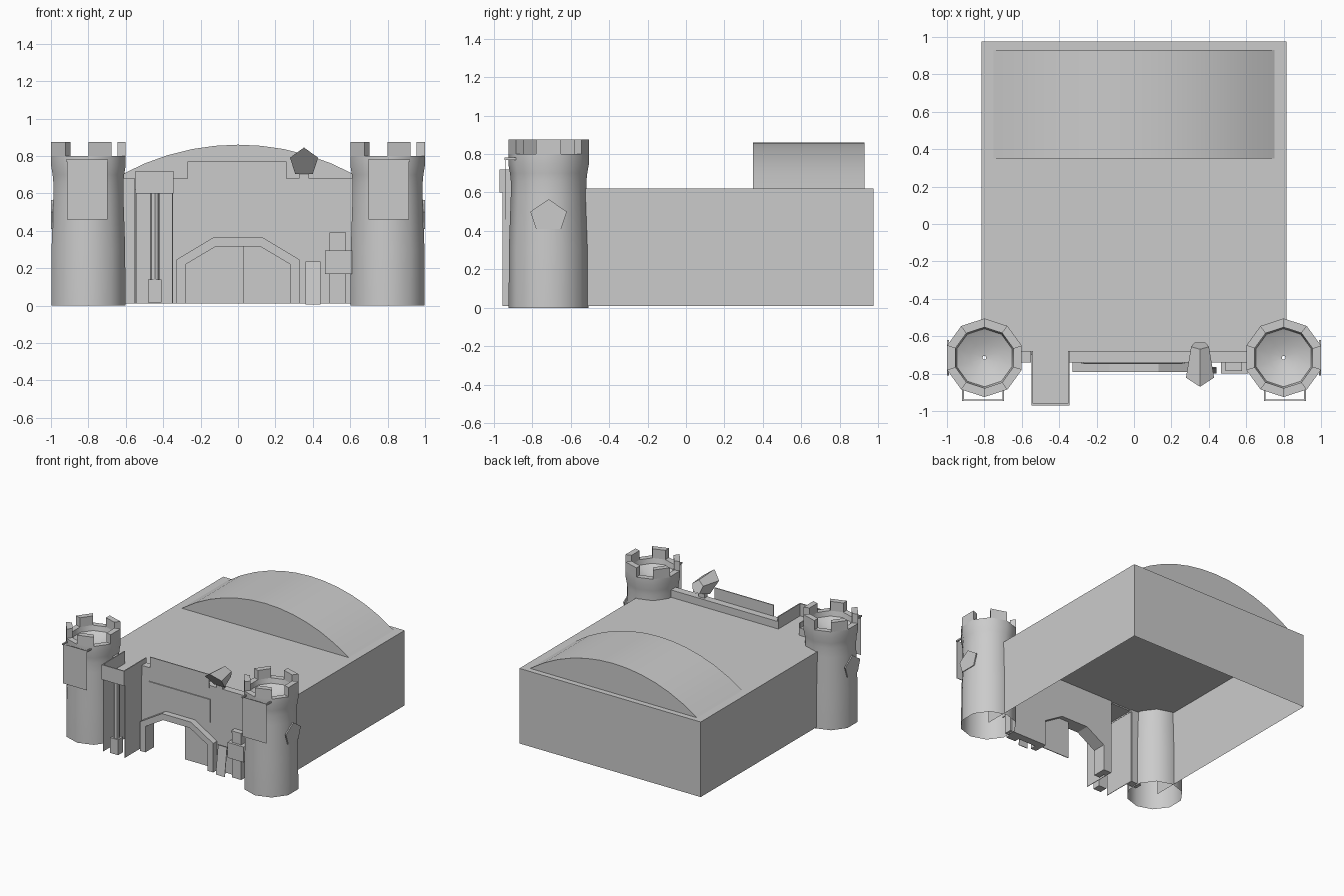
import bpy, bmesh
from math import sin, cos, pi, radians, sqrt

old = bpy.data.objects.get("Cube")
if old:
    bpy.data.objects.remove(old, do_unlink=True)

stone = bpy.data.materials.new("stone_grey")
stone.use_nodes = True
GREY = (0.6, 0.6, 0.6, 1)
stone.diffuse_color = GREY
stone.node_tree.nodes["Principled BSDF"].inputs["Base Color"].default_value = GREY


def finish(name, bm, smooth=None):
    bmesh.ops.recalc_face_normals(bm, faces=bm.faces)
    me = bpy.data.meshes.new(name)
    bm.to_mesh(me)
    bm.free()
    me.materials.append(stone)
    if smooth:
        for p in me.polygons:
            p.use_smooth = True
        me.set_sharp_from_angle(angle=radians(smooth))
    ob = bpy.data.objects.new(name, me)
    bpy.context.collection.objects.link(ob)
    return ob


def loft(name, rings, caps=True, smooth=None):
    """Skin a list of closed rings of 3D points."""
    bm = bmesh.new()
    rows = [[bm.verts.new(p) for p in ring] for ring in rings]
    n = len(rows[0])
    for a, b in zip(rows, rows[1:]):
        for i in range(n):
            j = (i + 1) % n
            bm.faces.new((a[i], a[j], b[j], b[i]))
    if caps:
        bm.faces.new(rows[0])
        bm.faces.new(rows[-1])
    return finish(name, bm, smooth)


def prism_y(name, pts, y0, y1, smooth=None):
    return loft(name, [[(x, y, z) for x, z in pts] for y in (y0, y1)], smooth=smooth)


def prism_x(name, pts, x0, x1):
    return loft(name, [[(x, y, z) for y, z in pts] for x in (x0, x1)])


def box(name, x0, x1, y0, y1, z0, z1):
    return prism_y(name, [(x0, z0), (x1, z0), (x1, z1), (x0, z1)], y0, y1)


def ring(cx, cy, r, z, n=10):
    return [(cx + r * cos(pi / 2 + 2 * pi * i / n),
             cy + r * sin(pi / 2 + 2 * pi * i / n), z) for i in range(n)]


# Main hall: walls and flat roof, open underneath and at the front
bm = bmesh.new()
bmesh.ops.create_cube(bm, size=1)
for v in bm.verts:
    v.co.x *= 1.63
    v.co.y = 0.975 if v.co.y > 0 else -0.70
    v.co.z = 0.62 if v.co.z > 0 else 0.01
gone = [f for f in bm.faces if f.normal.z < -0.5 or f.normal.y < -0.5]
bmesh.ops.delete(bm, geom=gone, context='FACES')
finish("hall", bm)

# Barrel vault on the rear of the roof
half, rise, steps = 0.75, 0.24, 12
R = (half ** 2 + rise ** 2) / (2 * rise)
arc = []
for i in range(steps + 1):
    x = -half + 2 * half * i / steps
    arc.append((x, 0.62 + rise - R + sqrt(R * R - x * x)))
prism_y("barrel_roof", arc, 0.35, 0.93, smooth=30)

# Front wall with an arched gateway, and a strip beside the porch
gate = [(-0.28, 0.01), (-0.28, 0.22), (-0.12, 0.315),
        (0.12, 0.315), (0.28, 0.22), (0.28, 0.01)]
wall = [(-0.35, 0.01)] + gate + [(0.62, 0.01), (0.62, 0.68), (-0.35, 0.68)]
prism_y("front_wall", wall, -0.74, -0.68)
box("front_wall_strip", -0.64, -0.55, -0.74, -0.68, 0.01, 0.68)

# Gate surround and the closed door leaf
surround = [(-0.33, 0.01), (-0.33, 0.245), (-0.13, 0.365),
            (0.13, 0.365), (0.33, 0.245), (0.33, 0.01)]
prism_y("gate_surround", surround + gate[::-1], -0.79, -0.74)
prism_y("door_leaf", [(0.03, 0.01), (0.28, 0.01), (0.28, 0.22),
                      (0.12, 0.315), (0.03, 0.315)], -0.722, -0.716)

# Sign panels over the gate
box("sign_panel", -0.28, 0.27, -0.748, -0.74, 0.38, 0.57)
box("upper_sign", -0.27, 0.26, -0.745, -0.737, 0.66, 0.77)

# Projecting porch: side walls, front band, deck, column and plinth
for side, x in (("right", -0.545), ("left", -0.35)):
    box("porch_wall_" + side, x - 0.002, x + 0.002, -0.955, -0.68, 0.01, 0.62)
    box("porch_parapet_" + side, x - 0.004, x + 0.004, -0.968, -0.68, 0.60, 0.72)
box("porch_front_band", -0.548, -0.346, -0.97, -0.96, 0.60, 0.72)
box("porch_deck", -0.545, -0.35, -0.965, -0.69, 0.61, 0.62)
loft("porch_column", [ring(-0.445, -0.925, 0.025, z, 8) for z in (0.14, 0.61)])
box("column_plinth", -0.48, -0.41, -0.955, -0.89, 0.015, 0.14)

# Sentry post with a box, and a standing board beside it
box("post", 0.49, 0.575, -0.78, -0.74, 0.01, 0.375)
box("post_cap", 0.488, 0.577, -0.785, -0.74, 0.375, 0.39)
box("post_box", 0.465, 0.61, -0.80, -0.74, 0.17, 0.295)
prism_x("standing_board", [(-0.80, 0.005), (-0.795, 0.005),
                           (-0.765, 0.235), (-0.77, 0.235)], 0.36, 0.44)

# Five-sided floodlight on the parapet
def lamp_ring(r, y, lean, z):
    pts = []
    for i in range(5):
        a = pi / 2 + 2 * pi * i / 5
        pts.append((0.353 + r * cos(a), y - lean * sin(a), z + r * sin(a)))
    return pts


loft("floodlight", [lamp_ring(0.079, -0.80, 0.07, 0.766),
                    lamp_ring(0.05, -0.65, 0.02, 0.785)])
box("floodlight_stand", 0.325, 0.38, -0.74, -0.70, 0.67, 0.72)

# Corner towers: shell, merlons, banner and shield
PROFILE = [(0.208, 0), (0.207, 0.30), (0.197, 0.58), (0.197, 0.66), (0.201, 0.70),
           (0.21, 0.75), (0.21, 0.80), (0.163, 0.80), (0.155, 0.76), (0.08, 0.72), (0.01, 0.71)]
SHIELD = [(-0.715, 0.565), (-0.62, 0.50), (-0.65, 0.41), (-0.78, 0.41), (-0.81, 0.50)]
CY = -0.715
for side, s in (("left", 1), ("right", -1)):
    cx = s * 0.8
    loft("tower_" + side, [ring(cx, CY, r, z) for r, z in PROFILE],
         caps=False, smooth=40)
    outer, inner = ring(cx, CY, 0.21, 0), ring(cx, CY, 0.163, 0)
    for k in range(5):
        i = 2 * k + 1
        j = (i + 1) % 10
        quad = [outer[i], outer[j], inner[j], inner[i]]
        loft("merlon_%s_%d" % (side, k + 1),
             [[(x, y, z) for x, y, _ in quad] for z in (0.795, 0.875)])
    bx = s * 0.807
    box("banner_" + side, bx - 0.108, bx + 0.108, -0.943, -0.939, 0.46, 0.78)
    for e in (-1, 1):
        rx = bx + e * 0.108
        box("banner_rod_" + side, rx - 0.005, rx + 0.005, -0.945, -0.86, 0.77, 0.782)
    prism_x("shield_" + side, SHIELD, s * 0.99, s * 0.999)
